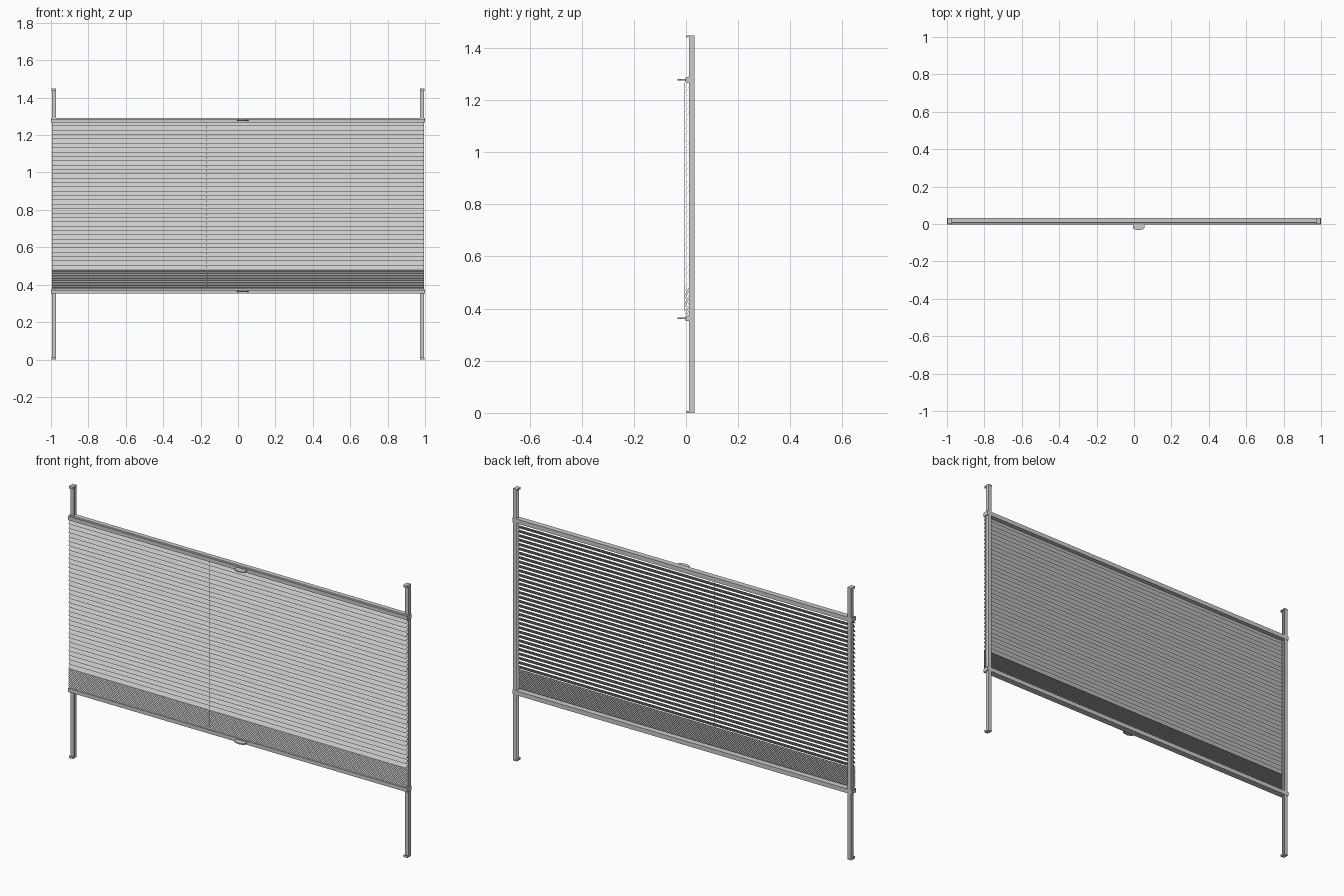
import bpy, bmesh

if "Cube" in bpy.data.objects:
    bpy.data.objects.remove(bpy.data.objects["Cube"])

grey = bpy.data.materials.new("light_grey")
grey.diffuse_color = (0.6, 0.6, 0.6, 1)
grey.use_nodes = True
grey.node_tree.nodes["Principled BSDF"].inputs["Base Color"].default_value = grey.diffuse_color


def prism(name, pts, axis, lo, hi):
    """Extrude a closed 2D profile along an axis (other two axes in order)."""
    def place(p, t):
        c = list(p)
        c.insert("xyz".index(axis), t)
        return c
    bm = bmesh.new()
    a = [bm.verts.new(place(p, lo)) for p in pts]
    b = [bm.verts.new(place(p, hi)) for p in pts]
    bm.faces.new(a)
    bm.faces.new(b)
    n = len(pts)
    for i in range(n):
        bm.faces.new((a[i], a[(i + 1) % n], b[(i + 1) % n], b[i]))
    bmesh.ops.recalc_face_normals(bm, faces=bm.faces)
    me = bpy.data.meshes.new(name)
    bm.to_mesh(me)
    bm.free()
    me.materials.append(grey)
    ob = bpy.data.objects.new(name, me)
    bpy.context.collection.objects.link(ob)
    return ob


def box(name, x0, x1, y0, y1, z0, z1):
    return prism(name, [(x0, y0), (x1, y0), (x1, y1), (x0, y1)], "z", z0, z1)


def slats(name, z0, pitch, rise, count):
    """Row of thin slats, low at the front and high at the back."""
    t = 0.0008
    ob = prism(name, [(-0.004, z0), (0.0115, z0 + rise),
                      (0.0115, z0 + rise + t), (-0.004, z0 + t)], "x", -0.995, 0.995)
    mod = ob.modifiers.new("repeat", 'ARRAY')
    mod.count = count
    mod.use_relative_offset = False
    mod.use_constant_offset = True
    mod.constant_offset_displace = (0, 0, pitch)


# Side rails: U channels opening inwards, with hooked end caps
for side, s in (("left", -1), ("right", 1)):
    u = [(0.995, 0.012), (0.995, 0.032), (0.974, 0.032), (0.974, 0.029),
         (0.992, 0.029), (0.992, 0.015), (0.974, 0.015), (0.974, 0.012)]
    prism(side + "_rail", [(s * x, y) for x, y in u], "z", 0.004, 1.444)
    for end, z0, z1, lip in (("bottom", 0, 0.007, 0.012), ("top", 1.441, 1.448, 1.436)):
        box(f"{side}_{end}_cap", s * 0.973, s * 0.996, 0.001, 0.0325, z0, z1)
        box(f"{side}_{end}_hook", s * 0.973, s * 0.996, 0.001, 0.004,
            min(z0, lip), max(z1, lip))

# Top and bottom bars with thin handles
for end, z0, z1, zh in (("top", 1.267, 1.29, 1.278), ("bottom", 0.352, 0.375, 0.363)):
    prism(end + "_bar", [(-0.002, z0), (0.0325, z0), (0.0325, z1), (0.008, z1),
                         (0.006, z1 - 0.003), (-0.002, z1 - 0.003)], "x", -1, 1)
    prism(end + "_handle", [(-0.006, 0), (-0.006, -0.022), (0.002, -0.028), (0.018, -0.0325),
                            (0.033, -0.0325), (0.048, -0.028), (0.055, -0.022), (0.055, 0)],
          "z", zh - 0.003, zh + 0.003)

# Open slats, and the closed stack under them
slats("open_slats", 0.479, 0.0233, 0.0235, 34)
slats("stacked_slats", 0.376, 0.0034, 0.0036, 30)

# Pull cord
box("cord", -0.168, -0.165, -0.006, -0.003, 0.39, 1.268)
